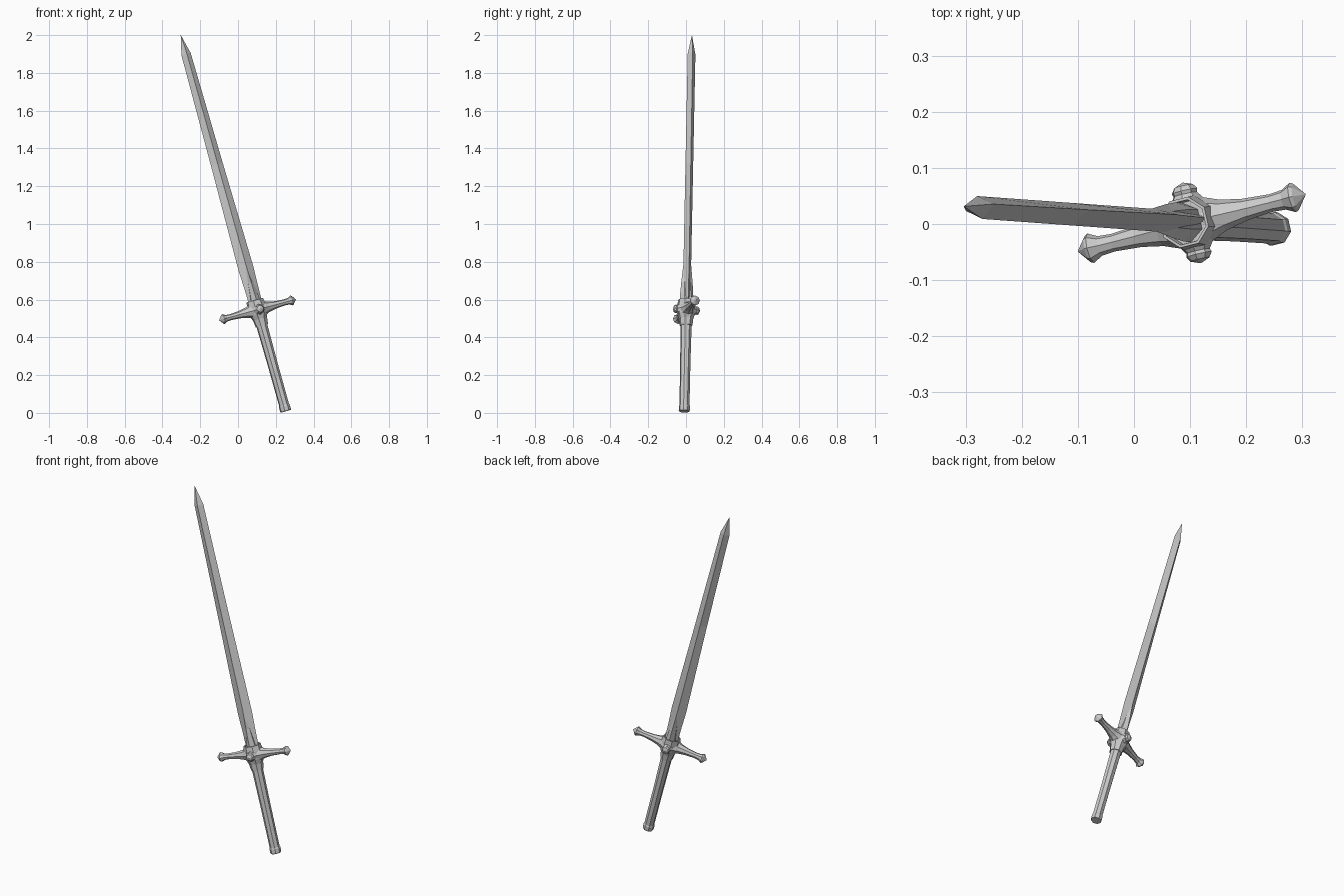
import bpy, bmesh, math
from mathutils import Vector, Matrix

if "Cube" in bpy.data.objects:
    bpy.data.objects.remove(bpy.data.objects["Cube"])

# Tilted sword frame: local x = guard, y = blade thickness, z = blade axis
axis = Vector((-0.269, 0.0195, 0.963)).normalized()
side = Vector((0.938, 0.235, 0.25))
side = (side - axis * side.dot(axis)).normalized()
face = axis.cross(side)
FRAME = Matrix((side, face, axis)).transposed().to_4x4()
FRAME.translation = Vector((0.103, 0.002, 0.546))


def loft(name, stations, sides, turn=Matrix.Identity(4), phase=0.0):
    """Flat-faced skin through rings given as (distance, half_x, half_y)."""
    bm = bmesh.new()
    rings = []
    for d, rx, ry in stations:
        if rx == 0:
            rings.append([bm.verts.new((0, 0, d))])
            continue
        rings.append([bm.verts.new((rx * math.cos(phase + math.tau * i / sides),
                                    ry * math.sin(phase + math.tau * i / sides), d))
                      for i in range(sides)])
    for a, b in zip(rings, rings[1:]):
        for i in range(sides):
            j = (i + 1) % sides
            if len(b) == 1:
                bm.faces.new((a[i], a[j], b[0]))
            else:
                bm.faces.new((a[i], a[j], b[j], b[i]))
    for ring in (rings[0], rings[-1]):
        if len(ring) > 2:
            bm.faces.new(ring)
    bmesh.ops.recalc_face_normals(bm, faces=bm.faces)
    mesh = bpy.data.meshes.new(name)
    bm.to_mesh(mesh)
    bm.free()
    mesh.transform(FRAME @ turn)
    ob = bpy.data.objects.new(name, mesh)
    bpy.context.collection.objects.link(ob)
    return ob


def round_rings(*pairs):
    return [(d, r, r) for d, r in pairs]


EIGHTH = math.pi / 8

# Diamond-section blade with a narrower base
loft("blade", [(0.0, 0.036, 0.024), (0.12, 0.038, 0.023), (0.23, 0.042, 0.021),
               (0.8, 0.033, 0.021), (1.405, 0.026, 0.021), (1.511, 0, 0)], 4)

# Raised spike over the blade root
loft("blade_root_spike", [(0.03, 0.030, 0.036), (0.08, 0.024, 0.036),
                          (0.15, 0.016, 0.031), (0.25, 0.003, 0.021)], 6, phase=math.pi / 6)

# Octagonal grip and end cap
loft("grip", round_rings((-0.53, 0.027), (-0.3, 0.0275), (-0.07, 0.030)), 8, phase=EIGHTH)
loft("pommel_cap", round_rings((-0.558, 0.028), (-0.552, 0.030),
                               (-0.53, 0.030), (-0.525, 0.027)), 8, phase=EIGHTH)

# Guard hub with a recessed top rim
loft("guard_hub", [(-0.087, 0.034, 0.034), (-0.05, 0.039, 0.038), (-0.022, 0.050, 0.047),
                   (0.02, 0.052, 0.049), (0.052, 0.046, 0.046), (0.052, 0.041, 0.041),
                   (0.035, 0.039, 0.039)], 8, phase=EIGHTH)

# Guard arms with pointed knobs, and the bosses on both hub faces
for s, label in ((1, "right"), (-1, "left")):
    loft("guard_arm_" + label,
         round_rings((0.03, 0.040), (0.06, 0.028), (0.10, 0.020), (0.15, 0.016),
                     (0.175, 0.018), (0.192, 0.027), (0.198, 0.024), (0.217, 0)),
         8, Matrix.Rotation(s * math.pi / 2, 4, 'Y'))
for s, label in ((1, "front"), (-1, "back")):
    loft("hub_boss_" + label,
         round_rings((0.035, 0.034), (0.052, 0.022), (0.058, 0.024),
                     (0.067, 0.018), (0.074, 0)),
         8, Matrix.Rotation(s * math.pi / 2, 4, 'X'))
